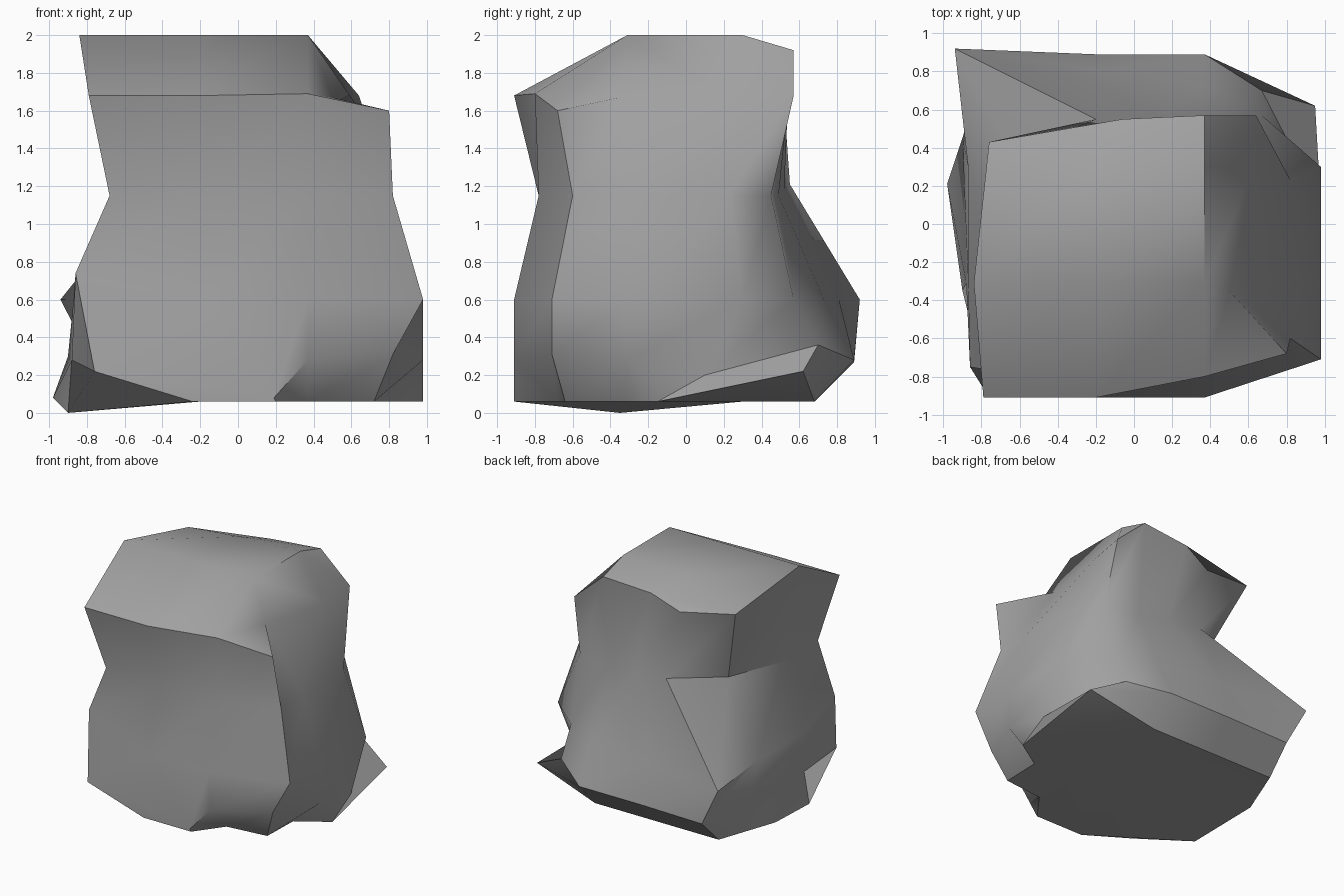
import bpy
import bmesh
from math import radians

cube = bpy.data.objects.get("Cube")
if cube:
    bpy.data.objects.remove(cube, do_unlink=True)

# Points around one layer, anticlockwise from the front corner at -x
NAMES = ["front_a", "front_b", "front_c", "corner_front", "side_b", "side_c",
         "corner_back", "back_c", "back_b", "back_a", "side_e", "side_d"]
SPLIT_X = (-0.2, 0.37)
SPLIT_Y = (-0.31, 0.3)

stone = bpy.data.materials.new("stone_grey")
stone.use_nodes = True
grey = (0.36, 0.36, 0.36, 1)
stone.diffuse_color = grey
stone.node_tree.nodes["Principled BSDF"].inputs["Base Color"].default_value = grey

bm = bmesh.new()


def layer(z, x0, x1, y0, y1, **pulled):
    """Box outline at height z, with the named points pulled out of place."""
    (xa, xb), (ya, yb) = SPLIT_X, SPLIT_Y
    outline = [(x0, y0), (xa, y0), (xb, y0), (x1, y0), (x1, ya), (x1, yb),
               (x1, y1), (xb, y1), (xa, y1), (x0, y1), (x0, yb), (x0, ya)]
    return [bm.verts.new(pulled.get(name, (x, y, z)))
            for name, (x, y) in zip(NAMES, outline)]


def cap(ring, heights):
    """Close a layer with a three by three patch of faces."""
    spots = [(x, y) for y in SPLIT_Y for x in SPLIT_X]
    mid = [bm.verts.new((x, y, z)) for (x, y), z in zip(spots, heights)]
    rows = [ring[:4],
            [ring[11], *mid[:2], ring[4]],
            [ring[10], *mid[2:], ring[5]],
            ring[9:5:-1]]
    for low, high in zip(rows, rows[1:]):
        for i in range(3):
            bm.faces.new((low[i], low[i + 1], high[i + 1], high[i]))


# Underside, with the low edge on the -x side and the spur at the back
base = layer(0.06, -0.78, 0.98, -0.91, 0.68,
             front_a=(-0.24, -0.91, 0.06), front_b=(0.2, -0.91, 0.06),
             front_c=(0.37, -0.68, 0.06), corner_front=(0.72, -0.64, 0.06),
             side_b=(0.73, -0.31, 0.06), side_c=(0.98, -0.15, 0.06),
             corner_back=(0.95, 0.62, 0.22),
             side_e=(-0.98, 0.21, 0.08), side_d=(-0.9, -0.35, 0))

# Foot, with chipped front corners
foot = layer(0.28, -0.88, 0.98, -0.91, 0.89,
             front_a=(-0.76, -0.91, 0.22), front_b=(0.19, -0.91, 0.08),
             corner_front=(0.82, -0.71, 0.31), side_c=(0.98, 0.1, 0.2),
             corner_back=(0.67, 0.7, 0.36), back_a=(-0.77, 0.89, 0.27),
             side_e=(-0.9, 0.45, 0.3))

# Belly
belly = layer(0.6, -0.87, 0.98, -0.91, 0.73,
              front_a=(-0.86, -0.75, 0.74), corner_front=(0.98, -0.71, 0.6),
              corner_back=(0.67, 0.57, 0.6), back_b=(-0.2, 0.81, 0.6),
              back_a=(-0.94, 0.92, 0.6))

# Waist, hollowed at the back on the -x side
waist = layer(1.15, -0.68, 0.82, -0.78, 0.49,
              corner_front=(0.82, -0.6, 1.15), side_c=(0.82, 0.23, 1.15),
              corner_back=(0.67, 0.45, 1.15), back_b=(0.1, 0.52, 1.18),
              back_a=(-0.2, 0.55, 1.21), side_e=(-0.5, 0.15, 1.15))

# Rim of the sloping top
rim = layer(1.68, -0.79, 0.64, -0.91, 0.57,
            front_c=(0.37, -0.8, 1.69), corner_front=(0.8, -0.68, 1.6),
            side_b=(0.5, -0.35, 1.67), side_c=(0.62, 0.27, 1.64),
            back_c=(0.37, 0.57, 1.92), back_b=(-0.06, 0.55, 1.89),
            back_a=(-0.3, 0.51, 1.78), side_e=(-0.76, 0.43, 1.85),
            side_d=(-0.84, -0.31, 2))

# Skin the layers and close both ends
layers = [base, foot, belly, waist, rim]
for lower, upper in zip(layers, layers[1:]):
    for i in range(len(NAMES)):
        j = (i + 1) % len(NAMES)
        bm.faces.new((lower[i], lower[j], upper[j], upper[i]))
cap(base, [0.06] * 4)
cap(rim, [2, 2, 1.97, 2])
bmesh.ops.recalc_face_normals(bm, faces=bm.faces)

mesh = bpy.data.meshes.new("boulder")
bm.to_mesh(mesh)
bm.free()
mesh.materials.append(stone)
boulder = bpy.data.objects.new("boulder", mesh)
bpy.context.collection.objects.link(boulder)

# Soft faces with crisp broken edges
bpy.ops.object.select_all(action="DESELECT")
boulder.select_set(True)
bpy.context.view_layer.objects.active = boulder
bpy.ops.object.shade_smooth_by_angle(angle=radians(42))
